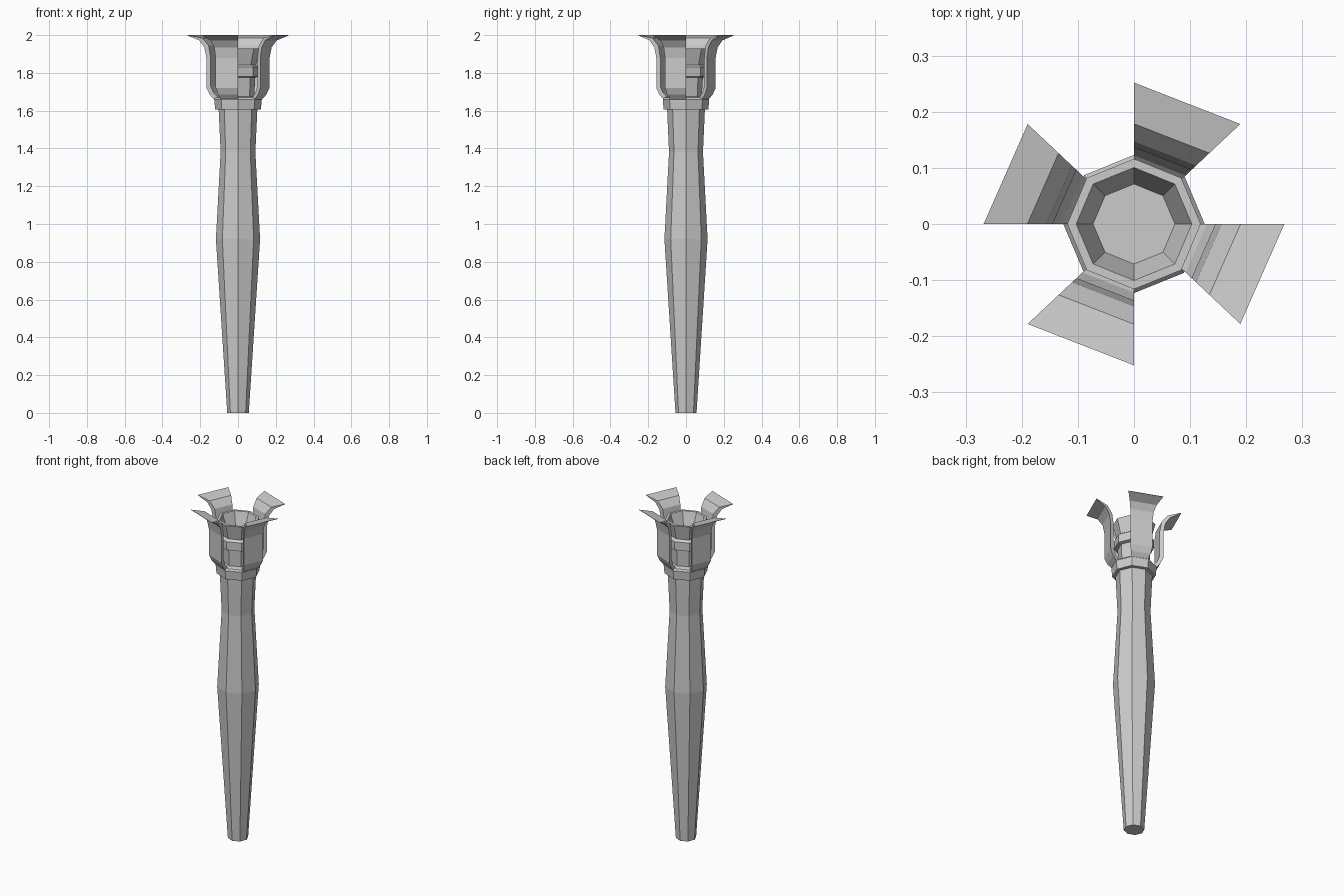
import bpy
import bmesh
from math import cos, sin, radians

if "Cube" in bpy.data.objects:
    bpy.data.objects.remove(bpy.data.objects["Cube"])


def point(r, z, deg, ys):
    a = radians(deg)
    return (r * cos(a), r * sin(a) * ys, z)


def finish(name, bm):
    bmesh.ops.recalc_face_normals(bm, faces=bm.faces)
    mesh = bpy.data.meshes.new(name)
    bm.to_mesh(mesh)
    bm.free()
    ob = bpy.data.objects.new(name, mesh)
    bpy.context.collection.objects.link(ob)
    return ob


def lathe(name, profile, ys=0.977, sides=8):
    """Closed octagonal solid from (radius, z) points, capped at both ends."""
    bm = bmesh.new()
    rings = [[bm.verts.new(point(r, z, i * 360 / sides, ys)) for i in range(sides)]
             for r, z in profile]
    for a, b in zip(rings, rings[1:]):
        for i in range(sides):
            j = (i + 1) % sides
            bm.faces.new((a[i], a[j], b[j], b[i]))
    bm.faces.new(rings[0])
    bm.faces.new(rings[-1])
    return finish(name, bm)


def petal(name, outer, inner, start, ys=0.94):
    """Curved plate on one octagon side, running 45 degrees clockwise."""
    bm = bmesh.new()
    rows = [[[bm.verts.new(point(r, z, deg, ys)) for r, z in prof]
             for prof in (outer, inner)] for deg in (start, start - 45)]
    (o1, i1), (o2, i2) = rows
    for k in range(len(outer) - 1):
        for a, b in ((o1, o2), (i1, i2), (o1, i1), (o2, i2)):
            bm.faces.new((a[k], b[k], b[k + 1], a[k + 1]))
    for k in (0, -1):
        bm.faces.new((o1[k], o2[k], i2[k], i1[k]))
    return finish(name, bm)


# Tapered handle
lathe("handle", [(0.057, 0), (0.117, 0.92), (0.092, 1.38), (0.103, 1.62)])

# Collar under the head
lathe("collar", [(0.10, 1.605), (0.121, 1.607), (0.126, 1.66), (0.118, 1.67), (0.09, 1.675)])

# Inner cup: stem, band, flared rim and hollow bowl
lathe("cup", [(0.085, 1.66), (0.092, 1.785), (0.092, 1.83), (0.098, 1.85), (0.119, 1.93),
              (0.103, 1.93), (0.05, 1.78)])
lathe("cup_band", [(0.09, 1.775), (0.112, 1.78), (0.112, 1.83), (0.09, 1.845)])

# Four flared petals on alternate sides
outer = [(0.122, 1.655), (0.150, 1.685), (0.167, 1.72), (0.167, 1.88), (0.178, 1.935),
         (0.205, 1.972), (0.268, 1.998)]
inner = [(0.100, 1.665), (0.130, 1.695), (0.145, 1.73), (0.145, 1.88), (0.156, 1.945),
         (0.190, 1.985), (0.268, 2.0)]
for n in range(4):
    petal(f"petal_{n + 1}", outer, inner, n * 90)
